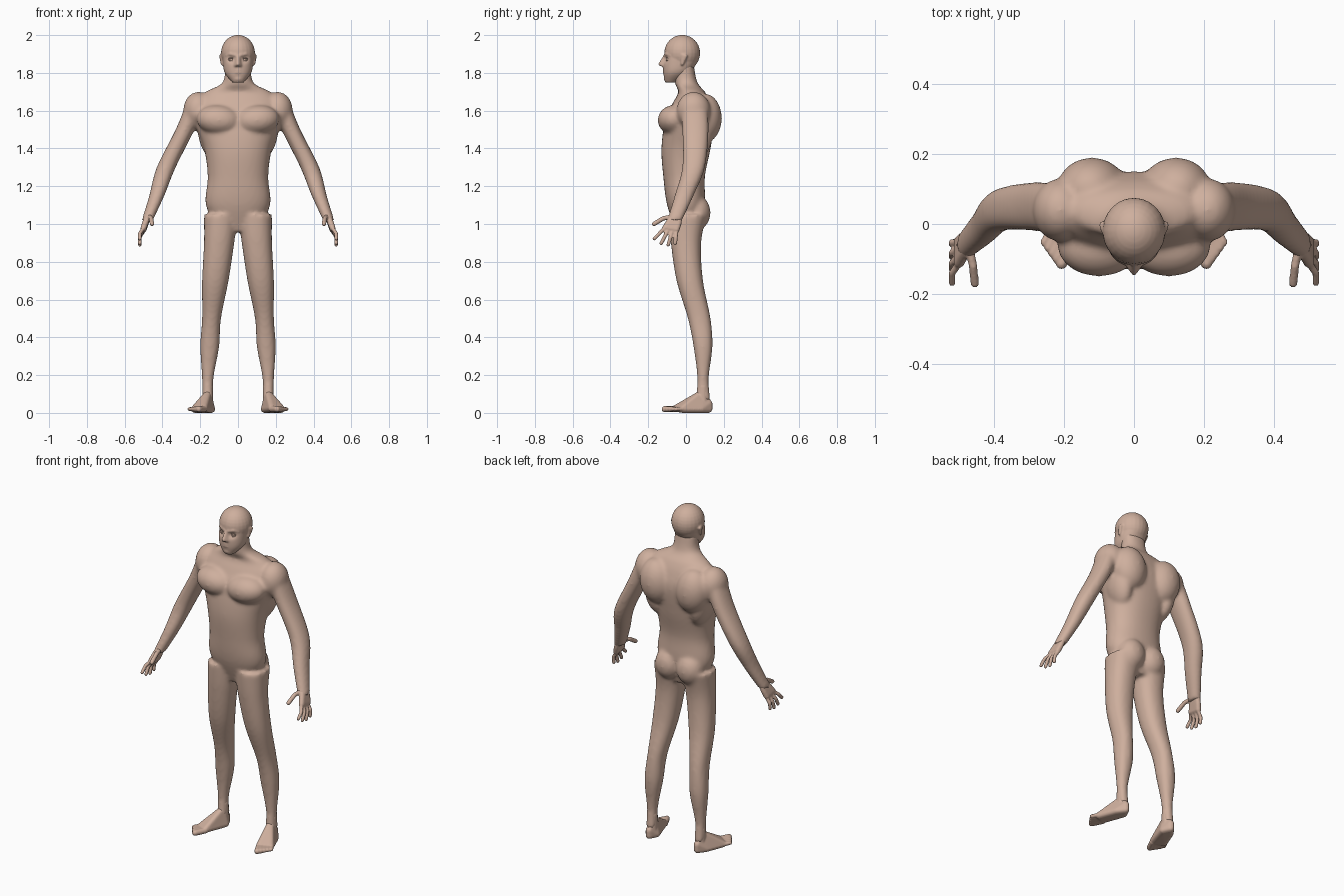
import bpy, bmesh, math
from mathutils import Vector, Matrix

default_cube = bpy.data.objects.get("Cube")
if default_cube:
    bpy.data.objects.remove(default_cube)

skin = bpy.data.materials.new("skin")
skin.use_nodes = True
skin.diffuse_color = (.62, .43, .34, 1)
shader = skin.node_tree.nodes["Principled BSDF"]
shader.inputs["Base Color"].default_value = skin.diffuse_color
shader.inputs["Roughness"].default_value = .7

# Evenly spread directions for rounding hulls
ball = bmesh.new()
bmesh.ops.create_icosphere(ball, subdivisions=2, radius=1)
directions = [vert.co.copy() for vert in ball.verts]
ball.free()


def section(z, wide, deep, x=0, y=0):
    """Level oval: height, half width, half depth and centre."""
    return Vector((x, y, z, wide, deep))


def spline(sections, steps=6):
    """Smooth curve through the sections."""
    padded = [sections[0], *sections, sections[-1]]
    for before, start, end, after in zip(padded, padded[1:], padded[2:], padded[3:]):
        leave, arrive = (end - before) / 2, (after - start) / 2
        for step in range(steps):
            t = step / steps
            ease = t * t * (3 - t - t)
            yield (start.lerp(end, ease) + leave * t * (1 - t) * (1 - t)
                   - arrive * t * t * (1 - t))
    yield sections[-1]


def loft(bm, *sections, sides=40):
    """Closed skin over a stack of slightly squared ovals."""
    def squared(value):
        return math.copysign(abs(value) ** .9, value)

    rings = []
    for x, y, z, wide, deep in spline(sections):
        ring = []
        for side in range(sides):
            angle = math.tau * side / sides
            ring.append(bm.verts.new((x + wide * squared(math.cos(angle)),
                                      y + deep * squared(math.sin(angle)), z)))
        rings.append(ring)
    for low, high in zip(rings, rings[1:]):
        for side in range(sides):
            bm.faces.new((low[side - 1], low[side], high[side], high[side - 1]))
    bm.faces.new(list(reversed(rings[0])))
    bm.faces.new(rings[-1])


def blob(bm, centre, radii, tilt=0):
    """Ellipsoid muscle, optionally leaning sideways."""
    matrix = (Matrix.Translation(centre) @ Matrix.Rotation(tilt, 4, 'Y')
              @ Matrix.Diagonal((*radii, 1)))
    bmesh.ops.create_uvsphere(bm, u_segments=24, v_segments=16, radius=1, matrix=matrix)


def hull(bm, radius, *points):
    """Rounded convex skin around points."""
    verts = [bm.verts.new(Vector(point) + direction * radius)
             for point in points for direction in directions]
    bmesh.ops.convex_hull(bm, input=verts)
    for vert in verts:
        if vert.is_valid and not vert.link_faces:
            bm.verts.remove(vert)


def chain(bm, radius, *points):
    """Rounded rod following points."""
    for start, end in zip(points, points[1:]):
        hull(bm, radius, start, end)


def finish(bm, name, voxel, smoothing):
    """Mirror the left half, fuse the pieces and soften the joins."""
    bmesh.ops.recalc_face_normals(bm, faces=bm.faces)
    mesh = bpy.data.meshes.new(name)
    bm.to_mesh(mesh)
    bm.free()
    mesh.materials.append(skin)
    part = bpy.data.objects.new(name, mesh)
    bpy.context.collection.objects.link(part)
    mirror = part.modifiers.new("mirror", 'MIRROR')
    mirror.use_mirror_merge = False
    fuse = part.modifiers.new("fuse", 'REMESH')
    fuse.mode = 'VOXEL'
    fuse.voxel_size = voxel
    fuse.use_smooth_shade = True
    soften = part.modifiers.new("soften", 'SMOOTH')
    soften.factor = .5
    soften.iterations = smoothing


# Torso and neck
bm = bmesh.new()
loft(bm,
     section(z=.96, wide=.1, deep=.06, y=.01),
     section(z=1.1, wide=.17, deep=.1),
     section(z=1.25, wide=.16, deep=.11, y=-.01),
     section(z=1.4, wide=.18, deep=.13),
     section(z=1.55, wide=.23, deep=.13, y=.02),
     section(z=1.64, wide=.22, deep=.1, y=.03),
     section(z=1.7, wide=.17, deep=.07, y=.03),
     section(z=1.75, wide=.08, deep=.06),
     section(z=1.85, wide=.07, deep=.05, y=-.01))
# Chest, shoulder blade, flank, shoulder and seat muscles
blob(bm, centre=(.1, -.06, 1.55), radii=(.12, .09, .08), tilt=-.1)
blob(bm, centre=(.12, .1, 1.56), radii=(.1, .09, .13), tilt=.1)
blob(bm, centre=(.15, .05, 1.47), radii=(.06, .09, .13), tilt=.2)
blob(bm, centre=(.21, .04, 1.6), radii=(.08, .09, .1))
blob(bm, centre=(.07, .06, 1.06), radii=(.08, .07, .09))
# Arm
loft(bm,
     section(z=1.65, wide=.05, deep=.07, x=.22, y=.04),
     section(z=1.5, wide=.05, deep=.07, x=.28, y=.05),
     section(z=1.3, wide=.05, deep=.06, x=.38, y=.04),
     section(z=1.15, wide=.04, deep=.05, x=.43, y=-.01),
     section(z=1.02, wide=.03, deep=.04, x=.48, y=-.06))
# Leg
loft(bm,
     section(z=1.05, wide=.09, deep=.1, x=.09, y=.01),
     section(z=.9, wide=.08, deep=.08, x=.1),
     section(z=.7, wide=.07, deep=.07, x=.12, y=.02),
     section(z=.5, wide=.05, deep=.06, x=.14, y=.07),
     section(z=.35, wide=.05, deep=.05, x=.15, y=.09),
     section(z=.18, wide=.03, deep=.03, x=.16, y=.09),
     section(z=.07, wide=.03, deep=.04, x=.16, y=.09))
finish(bm, "body", voxel=.01, smoothing=8)

# Head: cranium and jaw
bm = bmesh.new()
blob(bm, centre=(0, -.02, 1.905), radii=(.09, .095, .096))
loft(bm,
     section(z=1.75, wide=.03, deep=.03, y=-.08),
     section(z=1.8, wide=.07, deep=.07, y=-.05),
     section(z=1.86, wide=.08, deep=.09, y=-.03),
     section(z=1.92, wide=.08, deep=.09, y=-.02))
# Sunken eye sockets
eye = Vector((.034, -.09, 1.872))
for vert in bm.verts:
    if vert.co.y < -.04:
        across, up = abs(vert.co.x) - eye.x, vert.co.z - eye.z
        vert.co.y += .016 * math.exp(-math.hypot(across / .02, up / .015) ** 2)
# Brow, nose, cheek, lips, chin and ear
chain(bm, .009, (.01, -.11, 1.893), (.04, -.1, 1.9), (.06, -.08, 1.892))
hull(bm, .009, (0, -.11, 1.89), (0, -.138, 1.846), (.013, -.12, 1.84), (0, -.1, 1.84))
blob(bm, centre=(.045, -.08, 1.845), radii=(.02, .02, .016))
for lip_height in (1.802, 1.815):
    blob(bm, centre=(0, -.11, lip_height), radii=(.025, .014, .007))
blob(bm, centre=(0, -.1, 1.77), radii=(.026, .018, .017))
hull(bm, .008, (.086, -.02, 1.895), (.092, 0, 1.89), (.084, -.02, 1.847))
finish(bm, "head", voxel=.005, smoothing=3)

# Eyes and the lids around them
bm = bmesh.new()
blob(bm, centre=eye, radii=(.014, .014, .012))
finish(bm, "eyes", voxel=.003, smoothing=1)
bm = bmesh.new()
for rise in (.008, -.008):
    chain(bm, .003, *(eye + Vector((.017 * math.cos(turn), -.013 * math.sin(turn),
                                    rise * math.sin(turn)))
                      for turn in (math.pi * step / 6 for step in range(7))))
finish(bm, "eyelids", voxel=.002, smoothing=2)

# Hands: palm, four fingers and thumb
bm = bmesh.new()
hull(bm, .016, (.47, -.03, 1.06), (.47, -.06, 1.06), (.49, -.04, 1), (.49, -.09, 1.01),
     (.5, -.05, .97), (.5, -.11, .98))
for finger in range(4):
    base = Vector((.5, -.113 + .021 * finger, .978 - .005 * finger))
    tip = Vector((.52, -.168 + .037 * finger, .89 + .008 * (finger - 2) ** 2))
    knuckle = base.lerp(tip, .5) + Vector((.01, 0, 0))
    chain(bm, .0105, base, knuckle, tip)
chain(bm, .0125, (.47, -.07, 1.04), (.46, -.12, 1.03), (.455, -.17, 1))
finish(bm, "hands", voxel=.005, smoothing=3)

# Feet: ankle, heel with instep, and toes
bm = bmesh.new()
chain(bm, .03, (.16, .09, .14), (.16, .09, .05))
hull(bm, .02, (.16, .12, .02), (.16, .12, .05), (.16, .08, .1), (.17, .02, .06),
     (.18, -.05, .025), (.23, -.02, .02), (.19, .08, .02), (.14, .08, .02))
for toe in range(5):
    thickness = .017 - .0015 * toe
    root = Vector((.178 + .0145 * toe, -.055 + .011 * toe, .02))
    reach = Vector((.5, -1, 0)) * (.058 - .004 * toe)
    chain(bm, thickness, root, root + reach)
finish(bm, "feet", voxel=.005, smoothing=3)
